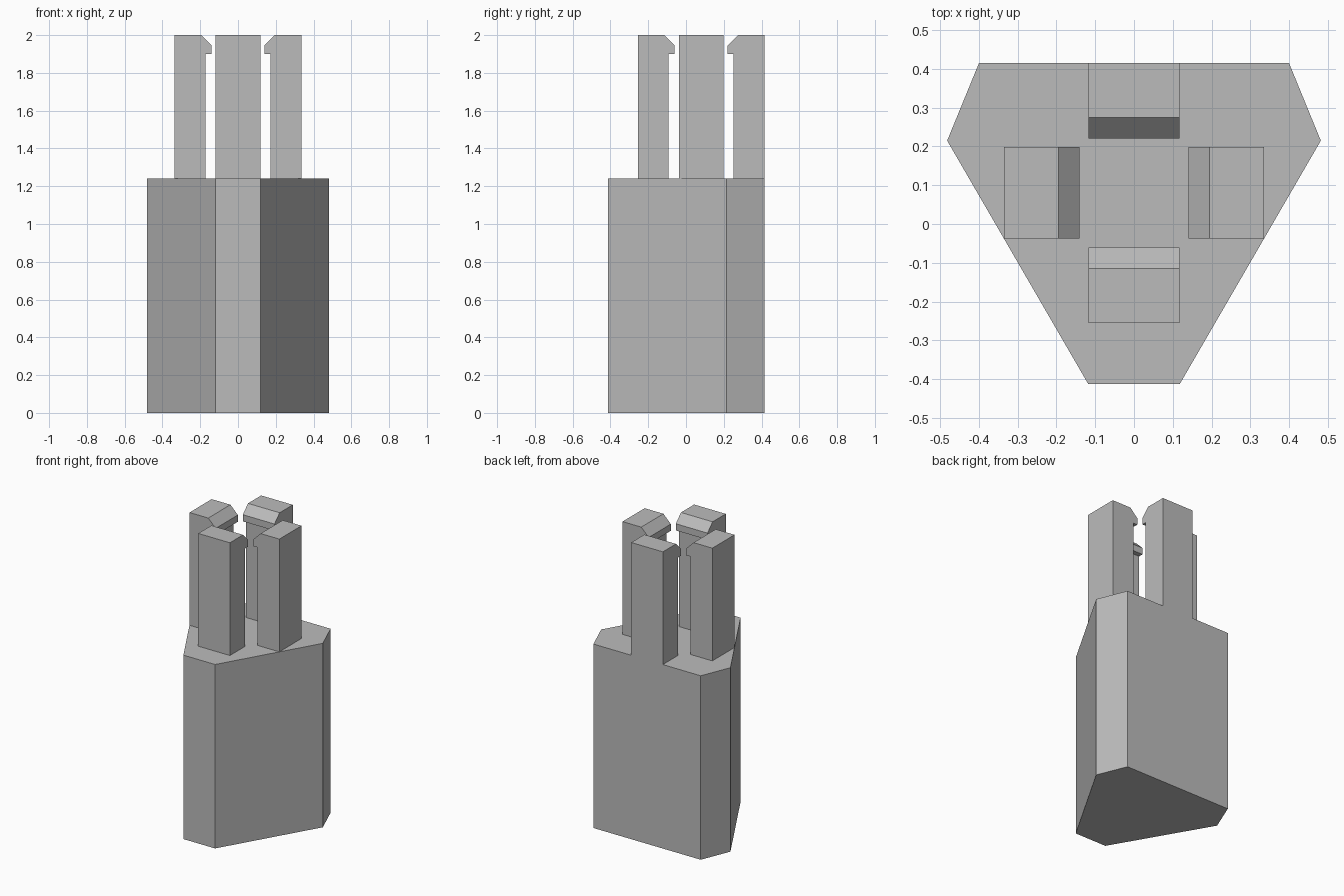
import bpy
import bmesh
from math import radians
from mathutils import Matrix, Vector

cube = bpy.data.objects.get("Cube")
if cube:
    bpy.data.objects.remove(cube, do_unlink=True)

# Single plain grey
grey = bpy.data.materials.new("light_grey")
grey.use_nodes = True
colour = (0.5, 0.5, 0.5, 1)
grey.diffuse_color = colour
grey.node_tree.nodes["Principled BSDF"].inputs["Base Color"].default_value = colour

BASE_TOP, TOP = 1.24, 2.0
POST_WIDTH = 0.236
POST_CENTRE_Y = 0.08


def prism(name, outline, direction, matrix=Matrix()):
    """Extrude a closed outline of 3D points into a flat-faced solid."""
    bm = bmesh.new()
    face = bm.faces.new([bm.verts.new(p) for p in outline])
    extruded = bmesh.ops.extrude_face_region(bm, geom=[face])["geom"]
    verts = [g for g in extruded if isinstance(g, bmesh.types.BMVert)]
    bmesh.ops.translate(bm, verts=verts, vec=Vector(direction))
    bmesh.ops.transform(bm, verts=bm.verts, matrix=matrix)
    bmesh.ops.recalc_face_normals(bm, faces=bm.faces)
    mesh = bpy.data.meshes.new(name)
    bm.to_mesh(mesh)
    bm.free()
    mesh.materials.append(grey)
    obj = bpy.data.objects.new(name, mesh)
    bpy.context.collection.objects.link(obj)
    return obj


# Six-sided base block, mirrored across x
half = [(0.118, -0.413), (0.482, 0.215), (0.4, 0.415)]
outline = half + [(-x, y) for x, y in reversed(half)]
prism("base_block", [(x, y, 0) for x, y in outline], (0, 0, BASE_TOP))

# Hooked post profile: distance from the ring centre, height
profile = [(0.335, BASE_TOP), (0.335, TOP), (0.195, TOP),
           (0.14, 1.945), (0.14, 1.9), (0.172, 1.9), (0.172, BASE_TOP)]

# Four clip posts facing inward around the ring centre
for i, side in enumerate(("left", "back", "right", "front")):
    place = Matrix.Translation((0, POST_CENTRE_Y, 0)) @ Matrix.Rotation(radians(90 * i), 4, "Z")
    prism(side + "_clip_post", [(r, -POST_WIDTH / 2, z) for r, z in profile],
          (0, POST_WIDTH, 0), place)
